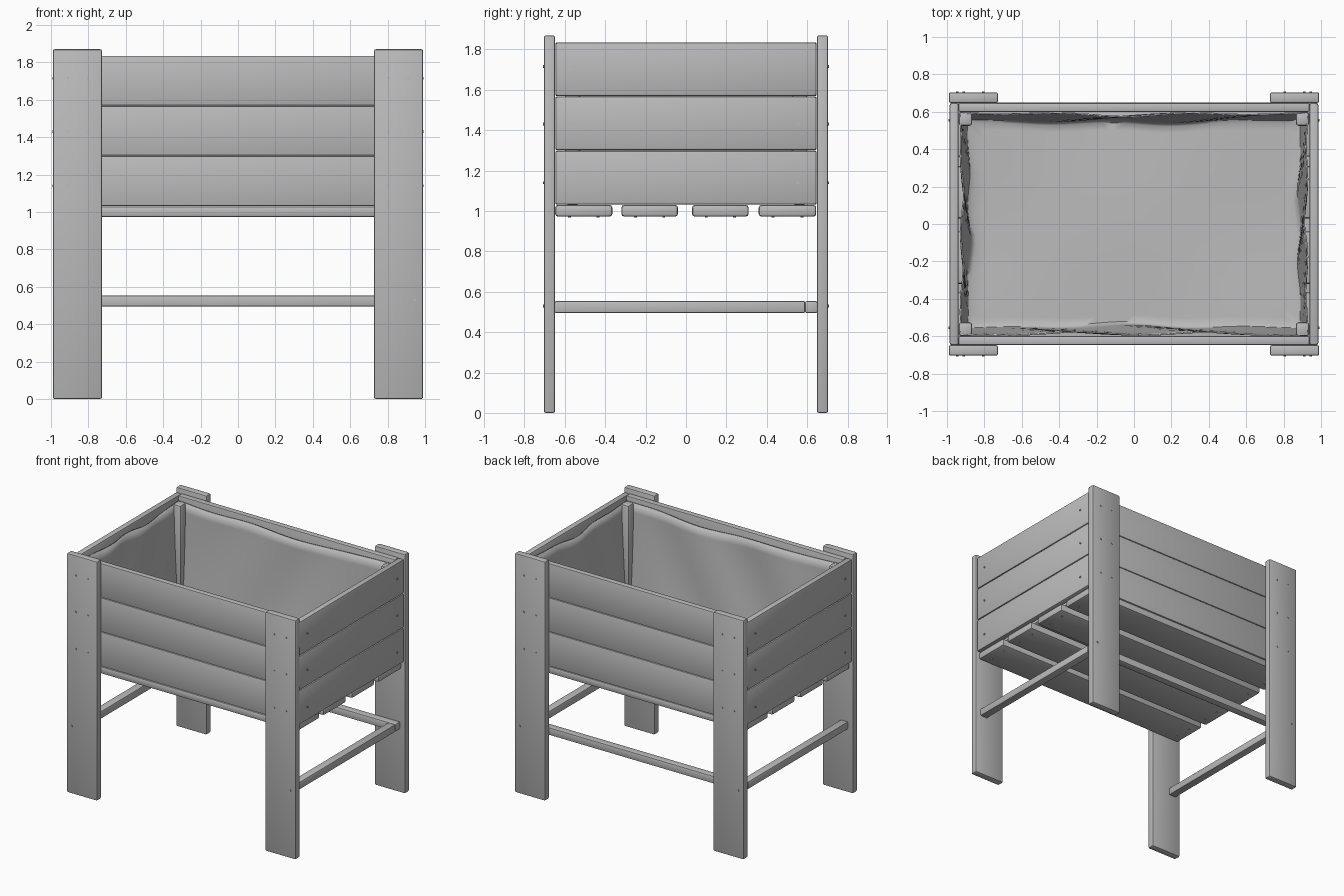
import bpy, bmesh, math
from mathutils import Matrix

if "Cube" in bpy.data.objects:
    bpy.data.objects.remove(bpy.data.objects["Cube"])

grey = bpy.data.materials.new("plain_grey")
grey.diffuse_color = (0.5, 0.5, 0.5, 1)
grey.use_nodes = True
grey.node_tree.nodes["Principled BSDF"].inputs["Base Color"].default_value = grey.diffuse_color


def finish(name, bm):
    bmesh.ops.recalc_face_normals(bm, faces=bm.faces)
    me = bpy.data.meshes.new(name)
    bm.to_mesh(me)
    bm.free()
    ob = bpy.data.objects.new(name, me)
    bpy.context.collection.objects.link(ob)
    me.materials.append(grey)
    return ob


def smooth(ob, angle=35):
    bpy.ops.object.select_all(action='DESELECT')
    ob.select_set(True)
    bpy.context.view_layer.objects.active = ob
    bpy.ops.object.shade_smooth_by_angle(angle=math.radians(angle))


def board(name, lo, hi, bevel=0.01):
    """Softly bevelled timber between two opposite corners."""
    bm = bmesh.new()
    bmesh.ops.create_cube(bm, size=1)
    for v in bm.verts:
        v.co = [(a + b) / 2 + c * (b - a) for a, b, c in zip(lo, hi, v.co)]
    bmesh.ops.bevel(bm, geom=bm.edges[:], offset=bevel, segments=2,
                    profile=0.5, affect='EDGES')
    ob = finish(name, bm)
    smooth(ob)
    return ob


# Legs: flat planks outside the long sides
for sx, xn in ((-1, "left"), (1, "right")):
    for sy, yn in ((-1, "front"), (1, "back")):
        x = sorted((sx * 0.727, sx * 0.99))
        y = sorted((sy * 0.648, sy * 0.704))
        board(f"leg_{yn}_{xn}", (x[0], y[0], 0), (x[1], y[1], 1.87))

# Three courses of wall boards on each side
levels = [1.03, 1.30, 1.568, 1.836]
for i in range(3):
    z0, z1 = levels[i] + 0.001, levels[i + 1] - 0.001
    for s, yn, xn in ((-1, "front", "left"), (1, "back", "right")):
        y = sorted((s * 0.60, s * 0.647))
        board(f"long_board_{yn}_{i}", (-0.938, y[0], z0), (0.938, y[1], z1), 0.008)
        x = sorted((s * 0.937, s * 0.986))
        board(f"end_board_{xn}_{i}", (x[0], -0.647, z0), (x[1], 0.647, z1), 0.012)

# Floor slats under the box
slats = ((-0.648, -0.365), (-0.32, -0.04), (0.03, 0.31), (0.36, 0.645))
for i, (y0, y1) in enumerate(slats):
    board(f"floor_slat_{i}", (-0.965, y0, 0.972), (0.965, y1, 1.03), 0.014)

# Lower rails: one at each end and one along the back
for s, n in ((-1, "left"), (1, "right")):
    x = sorted((s * 0.885, s * 0.948))
    board(f"end_rail_{n}", (x[0], -0.65, 0.495), (x[1], 0.59, 0.553), 0.007)
board("back_rail", (-0.948, 0.59, 0.495), (0.948, 0.65, 0.553), 0.007)

# Corner posts inside the box
for sx in (-1, 1):
    for sy in (-1, 1):
        x = sorted((sx * 0.865, sx * 0.937))
        y = sorted((sy * 0.525, sy * 0.60))
        board(f"corner_post_{'l' if sx < 0 else 'r'}{'f' if sy < 0 else 'b'}",
              (x[0], y[0], 1.03), (x[1], y[1], 1.80), 0.015)


# Fabric liner: draped rings down the walls, then inwards over the floor
def rectangle_ring(nx, ny):
    pts = [(-1 + 2 * i / nx, -1) for i in range(nx)]
    pts += [(1, -1 + 2 * i / ny) for i in range(ny)]
    pts += [(1 - 2 * i / nx, 1) for i in range(nx)]
    pts += [(-1, 1 - 2 * i / ny) for i in range(ny)]
    return pts


unit = rectangle_ring(32, 20)
bm = bmesh.new()
rings = []
for k in range(11):                      # walls
    t = k / 10
    ring = []
    for u, v in unit:
        along = u if abs(v) == 1 else v
        hang = math.cos(along * math.pi / 2)          # zero at the corners
        fold = hang * (0.010 + 0.010 * math.sin(7 * along + 4 * t + u + 2 * v))
        hx = 0.928 - 0.035 * t ** 1.5 - (fold if abs(u) == 1 else 0)
        hy = 0.594 - 0.035 * t ** 1.5 - (fold if abs(v) == 1 else 0)
        top = 1.80 - hang * (0.02 + 0.012 * math.sin(5 * along + u))
        ring.append(bm.verts.new((u * hx, v * hy, top + (1.06 - top) * t)))
    rings.append(ring)
base = [v.co.copy() for v in rings[-1]]
for s in (0.97, 0.9, 0.75, 0.6, 0.45, 0.3, 0.15):     # floor
    ring = []
    for c in base:
        x, y = c.x * s, c.y * s
        z = 1.046 + 0.006 * math.sin(4 * x + 2) * math.cos(5 * y)
        ring.append(bm.verts.new((x, y, z)))
    rings.append(ring)
for a, b in zip(rings, rings[1:]):
    for i in range(len(a)):
        j = (i + 1) % len(a)
        bm.faces.new((a[i], a[j], b[j], b[i]))
bm.faces.new(rings[-1])
liner = finish("fabric_liner", bm)
mod = liner.modifiers.new("thickness", 'SOLIDIFY')
mod.thickness = 0.008
mod.offset = 0
smooth(liner, 50)


# Screw heads on legs, end boards, rails and slats
bm = bmesh.new()


def screw(pos, axis):
    rot = {'x': Matrix.Rotation(math.pi / 2, 4, 'Y'),
           'y': Matrix.Rotation(math.pi / 2, 4, 'X'), 'z': Matrix()}[axis]
    bmesh.ops.create_cone(bm, cap_ends=True, segments=8, radius1=0.007,
                          radius2=0.007, depth=0.012,
                          matrix=Matrix.Translation(pos) @ rot)


for sx in (-1, 1):
    for sy in (-1, 1):
        for z in (1.14, 1.43, 1.715):
            screw((sx * 0.91, sy * 0.703, z), 'y')
            screw((sx * 0.805, sy * 0.703, z), 'y')
            screw((sx * 0.987, sy * 0.555, z), 'x')
        screw((sx * 0.945, sy * 0.703, 0.53), 'y')
    for y0, y1 in slats:
        for f in (0.25, 0.75):
            screw((sx * 0.90, y0 + (y1 - y0) * f, 0.973), 'z')
finish("screw_heads", bm)
